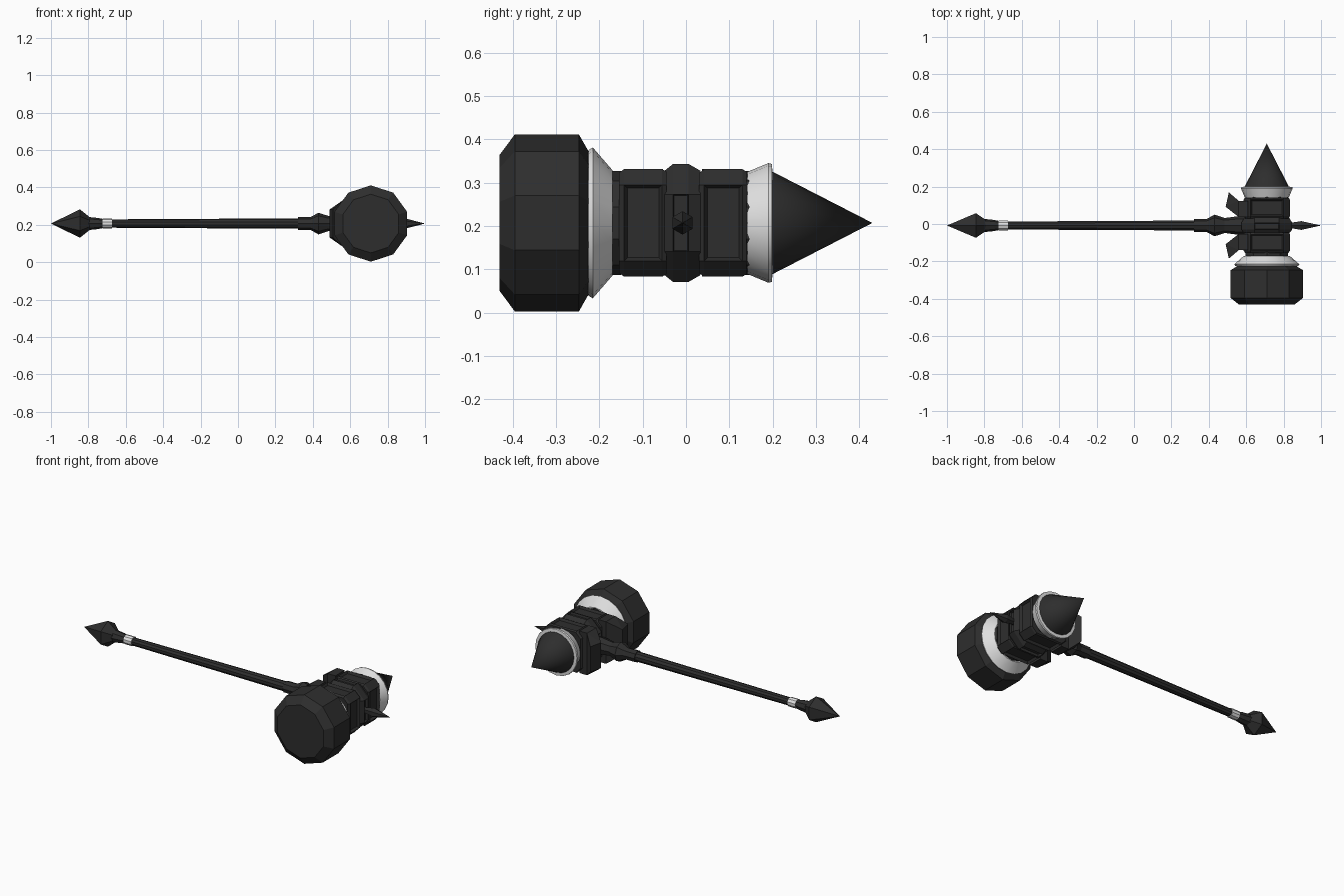
import bpy, bmesh, math
from mathutils import Vector

if "Cube" in bpy.data.objects:
    bpy.data.objects.remove(bpy.data.objects["Cube"])

CX, CY, CZ = 0.71, -0.008, 0.207   # head centre x, handle y, axis height


def material(name, v):
    m = bpy.data.materials.new(name)
    m.diffuse_color = (v, v, v, 1)
    m.use_nodes = True
    m.node_tree.nodes["Principled BSDF"].inputs["Base Color"].default_value = m.diffuse_color
    return m


DARK = material("dark iron", 0.027)
WHITE = material("pale silver", 0.75)


def finish(name, bm, mat, smooth=False):
    bmesh.ops.recalc_face_normals(bm, faces=bm.faces[:])
    me = bpy.data.meshes.new(name)
    bm.to_mesh(me)
    bm.free()
    me.materials.append(mat)
    ob = bpy.data.objects.new(name, me)
    bpy.context.collection.objects.link(ob)
    if smooth:
        bpy.ops.object.select_all(action='DESELECT')
        ob.select_set(True)
        bpy.context.view_layer.objects.active = ob
        bpy.ops.object.shade_smooth_by_angle(angle=math.radians(30))
    return ob


def lathe(name, profile, axis, sides, mat=DARK, smooth=False):
    """Turn (position, radius) pairs about the head (Y) or handle (X) axis, corner upwards."""
    bm = bmesh.new()
    rings = []
    for t, r in profile:
        ring = []
        for i in range(sides if r > 0 else 1):
            a = 2 * math.pi * i / sides
            s, u = r * math.sin(a), r * math.cos(a)
            p = (CX + s, t, CZ + u) if axis == 'Y' else (t, CY + s, CZ + u)
            ring.append(bm.verts.new(p))
        rings.append(ring)
    for a, b in zip(rings, rings[1:]):
        for i in range(sides):
            j = (i + 1) % sides
            if len(a) == 1:
                bm.faces.new((a[0], b[i], b[j]))
            elif len(b) == 1:
                bm.faces.new((a[i], a[j], b[0]))
            else:
                bm.faces.new((a[i], a[j], b[j], b[i]))
    for end in (rings[0], rings[-1]):
        if len(end) > 2:
            bm.faces.new(end)
    return finish(name, bm, mat, smooth)


def chamfered_block(name, sections, flat, inset):
    """Square with cut corners lofted along Y; its broad outer faces get sunken panels."""
    bm = bmesh.new()
    rings = []
    for y, h in sections:
        f = flat
        pts = [(h, -f), (h, f), (f, h), (-f, h), (-h, f), (-h, -f), (-f, -h), (f, -h)]
        rings.append([bm.verts.new((CX + x, y, CZ + z)) for x, z in pts])
    for a, b in zip(rings, rings[1:]):
        for i in range(8):
            j = (i + 1) % 8
            bm.faces.new((a[i], a[j], b[j], b[i]))
    bm.faces.new(rings[0])
    bm.faces.new(rings[-1])
    bmesh.ops.recalc_face_normals(bm, faces=bm.faces[:])
    bm.normal_update()
    panels = [f for f in bm.faces
              if max(abs(f.normal.x), abs(f.normal.z)) > 0.99]
    bmesh.ops.inset_individual(bm, faces=panels, thickness=inset, depth=-0.014)
    return finish(name, bm, DARK)


# striking head, core and rear point
lathe("hammer_face", [(-0.43, 0.157), (-0.395, 0.204), (-0.247, 0.204), (-0.222, 0.16)], 'Y', 10)
lathe("front_silver_collar", [(-0.228, 0.15), (-0.225, 0.168), (-0.215, 0.174), (-0.17, 0.122)],
      'Y', 20, WHITE, True)
lathe("head_core", [(-0.175, 0.12), (-0.15, 0.12), (-0.145, 0.105), (0.13, 0.105),
                    (0.135, 0.12), (0.15, 0.12)], 'Y', 10)
lathe("rear_silver_collar", [(0.142, 0.118), (0.19, 0.138), (0.198, 0.136), (0.2, 0.115)],
      'Y', 20, WHITE, True)
lathe("rear_point", [(0.19, 0.12), (0.2, 0.118), (0.43, 0)], 'Y', 20, DARK, True)

# panelled frames either side of the middle band
for label, y0, y1 in (("front", -0.155, -0.045), ("rear", 0.03, 0.14)):
    chamfered_block(label + "_frame", [(y0, 0.115), (y0 + 0.012, 0.124), (y1 - 0.01, 0.124),
                                       (y1, 0.118)], 0.088, 0.011)
chamfered_block("middle_band", [(-0.05, 0.12), (-0.03, 0.136), (0.006, 0.136), (0.034, 0.12)],
                0.066, 0.004)

# swept fins pointing back along the handle
OUTLINE = [(0.49, 0.10), (0.507, 0.177), (0.56, 0.132), (0.61, 0.132), (0.61, 0.045), (0.56, 0.045)]
for label, side in (("rear", 1), ("front", -1)):
    bm = bmesh.new()
    loops = []
    for up in (-1, 1):
        loops.append([bm.verts.new((x, CY + side * y, CZ + up * (0.075 if x < 0.52 else 0.124)))
                      for x, y in OUTLINE])
        bm.faces.new(loops[-1])
    for i in range(6):
        j = (i + 1) % 6
        bm.faces.new((loops[0][i], loops[0][j], loops[1][j], loops[1][i]))
    bmesh.ops.triangulate(bm, faces=[f for f in bm.faces if len(f.verts) > 4])
    finish(label + "_fin", bm, DARK)

# spike on the far end of the head
lathe("top_spike", [(0.81, 0.02), (0.84, 0.017), (0.895, 0.027), (1.0, 0)], 'X', 6)

# handle, socket and pommel
lathe("handle", [(-0.75, 0.022), (0.34, 0.028)], 'X', 10)
lathe("socket", [(0.32, 0.034), (0.385, 0.034), (0.395, 0.038), (0.43, 0.058), (0.485, 0.04),
                 (0.56, 0.05), (0.6, 0.05)], 'X', 8)
lathe("handle_silver_ring", [(-0.725, 0.027), (-0.675, 0.027)], 'X', 10, WHITE)
lathe("pommel_collar", [(-0.81, 0.036), (-0.75, 0.03), (-0.725, 0.025)], 'X', 8)
lathe("pommel_spike", [(-1.0, 0), (-0.845, 0.076), (-0.795, 0.036)], 'X', 6)
